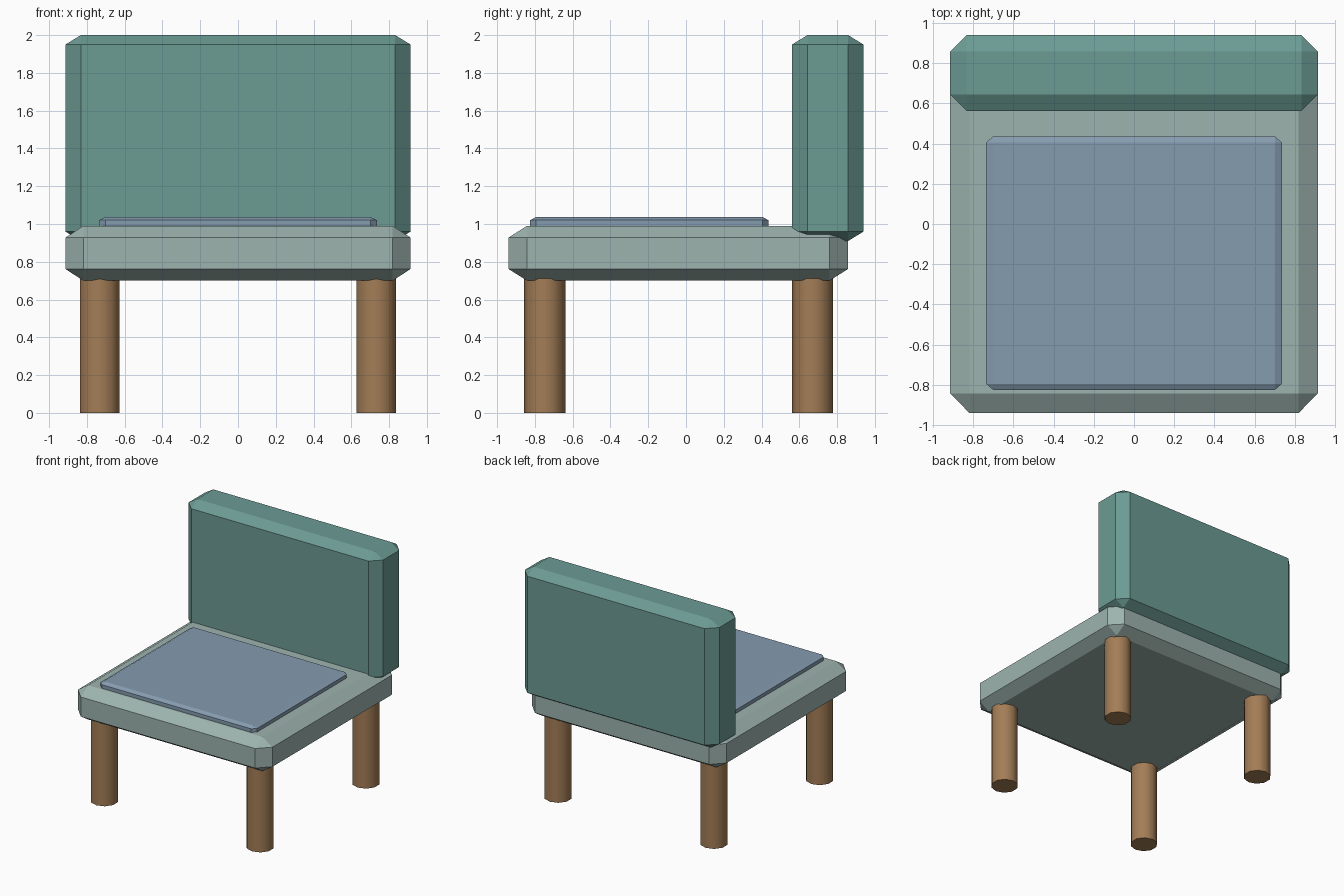
import bpy, bmesh, math
from mathutils import Vector
from itertools import product

if "Cube" in bpy.data.objects:
    bpy.data.objects.remove(bpy.data.objects["Cube"])


def material(name, rgb255):
    """Flat colour from sRGB bytes, stored as linear values."""
    lin = [((c / 255 + 0.055) / 1.055) ** 2.4 for c in rgb255]
    mat = bpy.data.materials.new(name)
    mat.diffuse_color = (*lin, 1)
    mat.use_nodes = True
    mat.node_tree.nodes["Principled BSDF"].inputs["Base Color"].default_value = mat.diffuse_color
    return mat


def add_object(name, bm, mat):
    mesh = bpy.data.meshes.new(name)
    bm.to_mesh(mesh)
    bm.free()
    mesh.materials.append(mat)
    obj = bpy.data.objects.new(name, mesh)
    bpy.context.collection.objects.link(obj)
    return obj


def chamfered_box(name, low, high, chamfer, mat):
    """Box with flat edge and corner cuts, of a separate depth on each axis."""
    low, high = Vector(low), Vector(high)
    centre, half = (low + high) / 2, (high - low) / 2
    bm = bmesh.new()
    for signs in product((-1, 1), repeat=3):
        for full in range(3):
            p = [s * (half[i] - (0 if i == full else chamfer[i]))
                 for i, s in enumerate(signs)]
            bm.verts.new(centre + Vector(p))
    bmesh.ops.convex_hull(bm, input=bm.verts)
    bmesh.ops.dissolve_limit(bm, angle_limit=math.radians(1),
                             verts=bm.verts, edges=bm.edges)
    bmesh.ops.recalc_face_normals(bm, faces=bm.faces)
    return add_object(name, bm, mat)


def leg(name, x, y, mat, radius=0.109, height=0.74):
    bm = bmesh.new()
    bmesh.ops.create_cone(bm, cap_ends=True, segments=10, radius1=radius,
                          radius2=radius, depth=height)
    bmesh.ops.translate(bm, verts=bm.verts, vec=(x, y, height / 2))
    obj = add_object(name, bm, mat)
    bpy.ops.object.select_all(action='DESELECT')
    obj.select_set(True)
    bpy.context.view_layer.objects.active = obj
    bpy.ops.object.shade_smooth_by_angle(angle=math.radians(45))
    return obj


teal = material("teal_fabric", (108, 155, 148))
sage = material("sage_fabric", (158, 180, 175))
blue = material("blue_grey_fabric", (133, 156, 176))
wood = material("brown_wood", (163, 125, 86))

# Seat base, backrest and thin cushion
chamfered_box("seat", (-0.914, -0.94, 0.70), (0.914, 0.858, 0.99),
              (0.095, 0.098, 0.062), sage)
chamfered_box("backrest", (-0.914, 0.561, 0.91), (0.914, 0.94, 2.0),
              (0.082, 0.082, 0.05), teal)
chamfered_box("cushion", (-0.735, -0.825, 0.955), (0.735, 0.436, 1.037),
              (0.034, 0.03, 0.017), blue)

# Four round legs
for row, y in (("front", -0.748), ("back", 0.67)):
    for side, sx in (("left", -1), ("right", 1)):
        leg(f"{row}_{side}_leg", sx * 0.732, y, wood)
